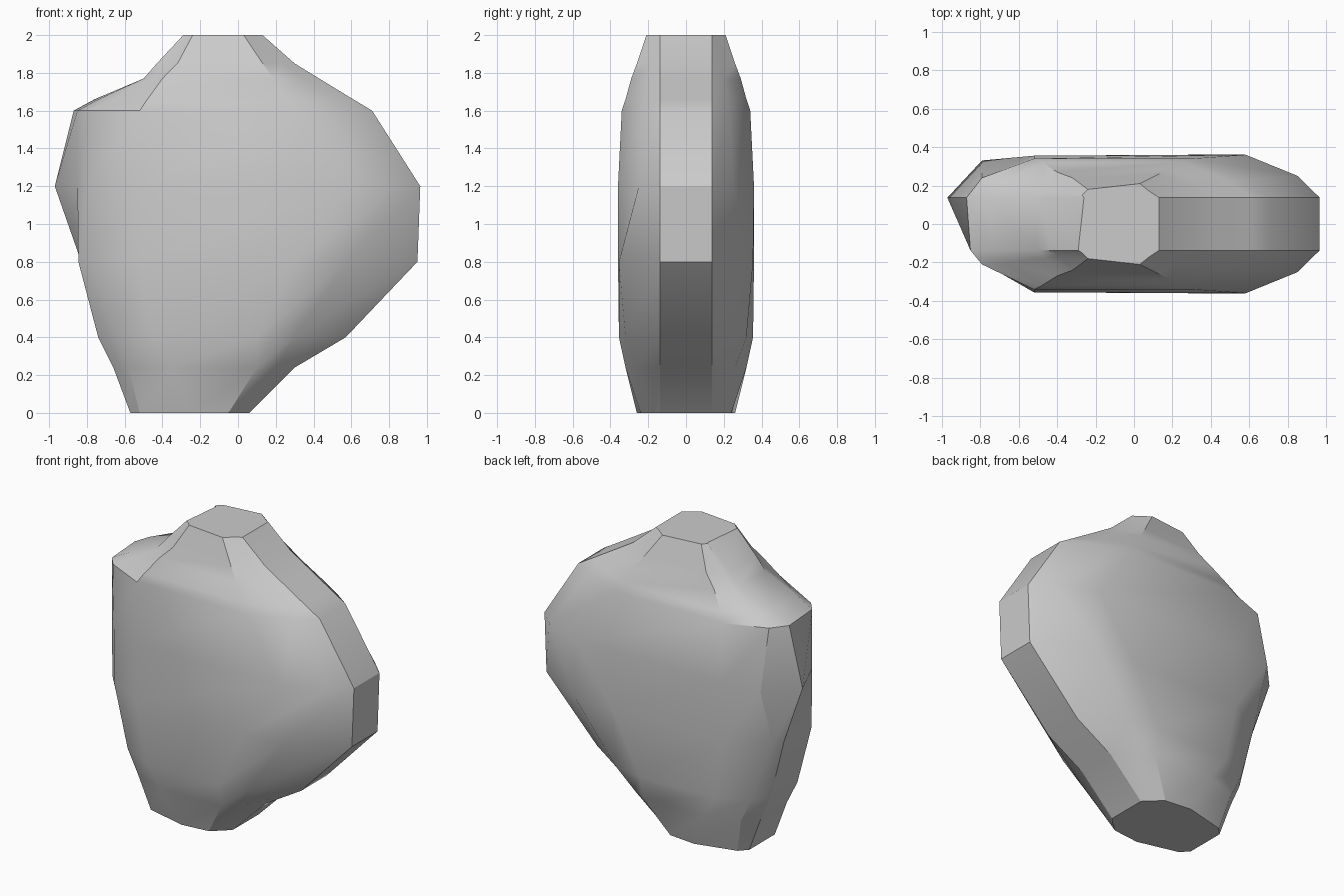
import bpy, bmesh, math

default_cube = bpy.data.objects.get("Cube")
if default_cube:
    bpy.data.objects.remove(default_cube, do_unlink=True)

END_DEPTH = 0.137  # half depth of the flat strips on both ends

# One row per height:
# z, left end front, left end back, left shoulder, left corner,
# right corner, right shoulder, right end, then half depths of those four
SECTIONS = [
    (0, -.57, -.57, -.52, -.24, -.05, .03, .06, .19, .26, .24, .17),
    (.24, -.66, -.66, -.58, -.35, .1, .2, .3, .24, .32, .32, .26),
    (.4, -.74, -.73, -.66, -.45, .1, .3, .57, .24, .34, .355, .32),
    (.8, -.845, -.83, -.79, -.52, .3, .58, .95, .2, .355, .36, .355),
    (1.2, -.85, -.97, -.79, -.52, .58, .85, .965, .2, .355, .36, .25),
    (1.6, -.85, -.87, -.79, -.52, .3, .58, .71, .21, .34, .34, .23),
    (1.66, -.74, -.76, -.66, -.48, .26, .5, .61, .2, .32, .32, .22),
    (1.77, -.5, -.5, -.46, -.4, .19, .34, .43, .18, .27, .29, .2),
    (1.85, -.43, -.43, -.39, -.32, .13, .23, .3, .16, .24, .26, .19),
    (2, -.29, -.26, -.27, -.24, .03, .08, .13, .15, .18, .21, .17),
]


def outline(section):
    """Closed outline of one level, front side first, then back."""
    z, left_front, left_back, *xs = section[:8]
    depths = [END_DEPTH, *section[8:], END_DEPTH]
    front = [(x, -y, z) for x, y in zip([left_front, *xs], depths)]
    back = [(x, y, z) for x, y in zip([left_back, *xs], depths)]
    # the upper left back bulges out further than the front
    if left_back < left_front and z < 1.7:
        bulge = 0.13 if z < 1.4 else 0.03
        x, y, _ = back[1]
        back[1] = (x, y + bulge, z)
    return front + back[::-1]


# Boulder body: loft the outlines and cap both ends
bm = bmesh.new()
rings = [[bm.verts.new(p) for p in outline(s)] for s in SECTIONS]
for low, high in zip(rings, rings[1:]):
    count = len(low)
    for i in range(count):
        j = (i + 1) % count
        bm.faces.new((low[i], low[j], high[j], high[i]))
bm.faces.new(rings[0][::-1])
bm.faces.new(rings[-1])
bmesh.ops.recalc_face_normals(bm, faces=bm.faces)
mesh = bpy.data.meshes.new("boulder")
bm.to_mesh(mesh)
bm.free()

boulder = bpy.data.objects.new("boulder", mesh)
bpy.context.collection.objects.link(boulder)

# Plain stone colour
stone = bpy.data.materials.new("grey stone")
stone.use_nodes = True
colour = (0.6, 0.6, 0.6, 1)
stone.diffuse_color = colour
stone.node_tree.nodes["Principled BSDF"].inputs["Base Color"].default_value = colour
mesh.materials.append(stone)

# Soft shading with crisp edges kept
bpy.ops.object.select_all(action="DESELECT")
boulder.select_set(True)
bpy.context.view_layer.objects.active = boulder
bpy.ops.object.shade_smooth_by_angle(angle=math.radians(30))
